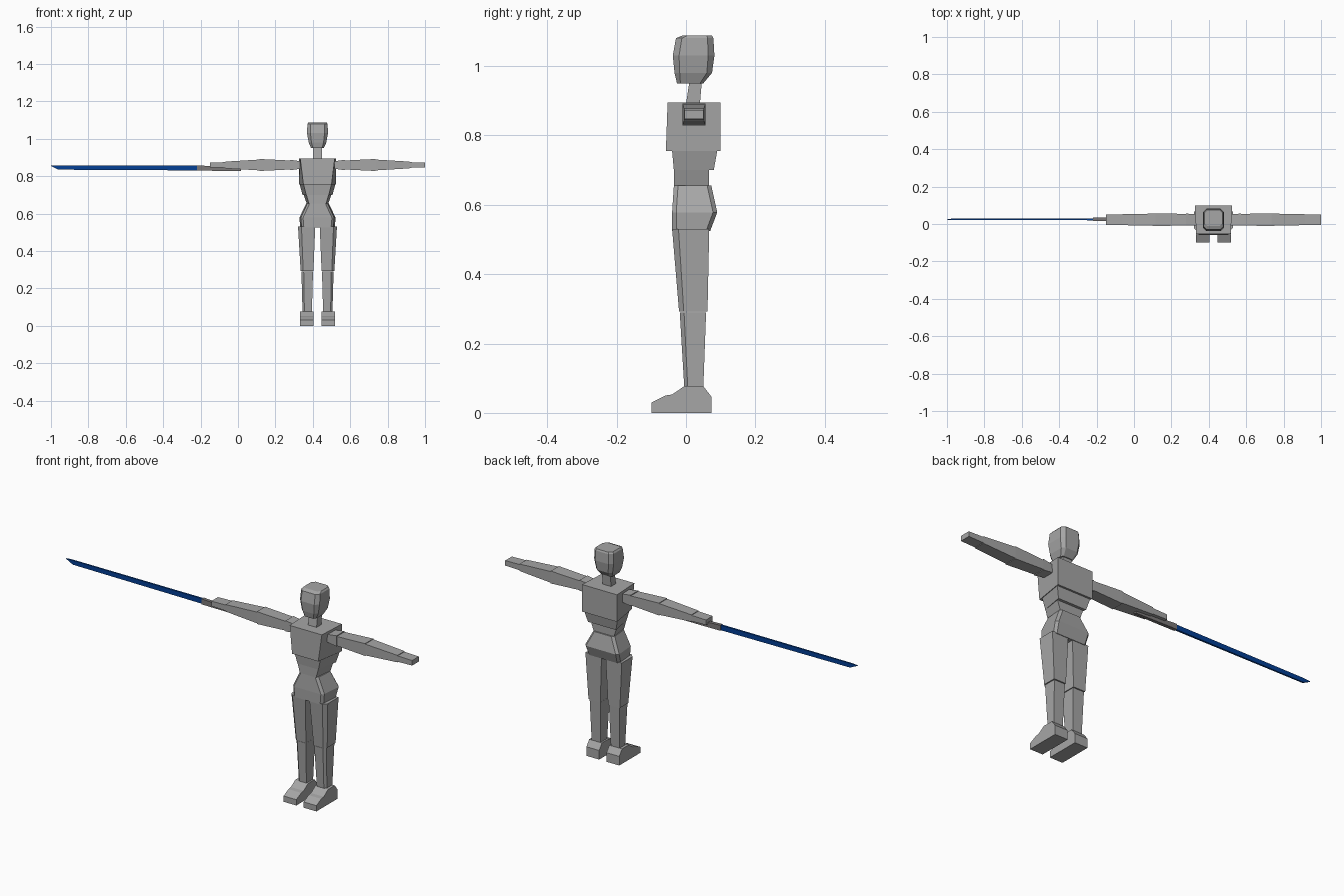
import bpy
import bmesh

default_cube = bpy.data.objects.get("Cube")
if default_cube:
    bpy.data.objects.remove(default_cube)

BODY_X = 0.425  # body centre line
ARM_Y, ARM_Z = 0.023, 0.86  # arm axis


def material(name, red, green, blue):
    colour = (red, green, blue, 1)
    mat = bpy.data.materials.new(name)
    mat.use_nodes = True
    mat.diffuse_color = colour
    shader = mat.node_tree.nodes["Principled BSDF"]
    shader.inputs["Base Color"].default_value = colour
    return mat


GREY = material("matte grey", 0.38, 0.38, 0.38)
DARK = material("grip dark grey", 0.2, 0.19, 0.19)
BLUE = material("blade blue", 0.001, 0.05, 0.3)


def loft(name, rings, mat=GREY):
    """Skin a row of equal point rings and cap both ends."""
    bm = bmesh.new()
    rows = [[bm.verts.new(point) for point in ring] for ring in rings]
    for lower, upper in zip(rows, rows[1:]):
        for i in range(len(lower)):
            bm.faces.new((lower[i - 1], lower[i], upper[i], upper[i - 1]))
    bm.faces.new(rows[0])
    bm.faces.new(rows[-1])
    bmesh.ops.recalc_face_normals(bm, faces=bm.faces)
    mesh = bpy.data.meshes.new(name)
    bm.to_mesh(mesh)
    bm.free()
    mesh.materials.append(mat)
    bpy.context.collection.objects.link(bpy.data.objects.new(name, mesh))


def body_ring(z, half, front, back, pinch=1.0, bevel=0.0):
    """Level ring, narrowed in front by pinch, with optional cut corners."""
    narrow = half * pinch
    if bevel:
        corners = [(narrow - bevel, front), (narrow, front + bevel),
                   (half, back - bevel), (half - bevel, back)]
    else:
        corners = [(narrow, front), (half, back)]
    left = [(BODY_X + x, y, z) for x, y in corners]
    right = [(BODY_X - x, y, z) for x, y in reversed(corners)]
    return left + right


def cross_ring(x, y, z, depth, height):
    """Upright rectangle across the x axis, given by half sizes."""
    return [(x, y + j * depth, z + k * height)
            for j, k in ((-1, -1), (1, -1), (1, 1), (-1, 1))]


def leg_ring(side, z, inner, outer, front, back):
    """Leg section whose outer front corner is cut away."""
    cut = (outer - inner) / 5
    corners = [(inner, front), (outer - cut, front), (outer, front + cut),
               (outer, back), (inner, back)]
    return [(BODY_X + side * x, y, z) for x, y in corners]


# Torso, stacked from tapered blocks
loft("chest", [body_ring(0.755, half=0.1, front=-0.058, back=0.1, pinch=0.75),
               body_ring(0.895, half=0.1, front=-0.053, back=0.1, pinch=0.92)])
loft("ribs", [body_ring(0.7, half=0.08, front=-0.035, back=0.08, pinch=0.75),
              body_ring(0.755, half=0.095, front=-0.04, back=0.09, pinch=0.78)])
loft("waist", [body_ring(0.655, half=0.058, front=-0.035, back=0.066, pinch=0.8),
               body_ring(0.7, half=0.074, front=-0.035, back=0.066, pinch=0.8)])
loft("hips", [body_ring(0.525, half=0.092, front=-0.04, back=0.07, pinch=0.92, bevel=0.012),
              body_ring(0.578, half=0.097, front=-0.04, back=0.09, pinch=0.92, bevel=0.012),
              body_ring(0.655, half=0.06, front=-0.035, back=0.073, pinch=0.9, bevel=0.012)])

# Neck and faceted head
loft("neck", [body_ring(0.89, half=0.024, front=0, back=0.04),
              body_ring(0.97, half=0.024, front=0.012, back=0.047)])
loft("head", [body_ring(0.95, half=0.034, front=-0.026, back=0.05, bevel=0.01),
              body_ring(0.98, half=0.047, front=-0.033, back=0.075, bevel=0.015),
              body_ring(1.03, half=0.056, front=-0.038, back=0.082, bevel=0.018),
              body_ring(1.08, half=0.054, front=-0.029, back=0.079, bevel=0.017),
              body_ring(1.088, half=0.048, front=-0.01, back=0.075, bevel=0.015)])

# Arm parts: name, start and end from the body centre, half height at each
ARM_PARTS = (("shoulder", 0.09, 0.146, 0.02, 0.028),
             ("upper_arm", 0.146, 0.31, 0.024, 0.032),
             ("forearm", 0.31, 0.492, 0.029, 0.018),
             ("hand", 0.492, 0.575, 0.015, 0.013))

# Foot outline from toe to heel
FOOT = ((-0.1, 0), (-0.1, 0.03), (-0.06, 0.05), (-0.04, 0.053), (-0.005, 0.077),
        (0.05, 0.077), (0.073, 0.047), (0.073, 0))

for name, side in (("left", 1), ("right", -1)):
    # Legs
    hip = leg_ring(side, 0.53, inner=0.012, outer=0.104, front=-0.04, back=0.067)
    knee = leg_ring(side, 0.292, inner=0.022, outer=0.09, front=-0.02, back=0.062)
    calf = leg_ring(side, 0.29, inner=0.024, outer=0.086, front=-0.018, back=0.058)
    ankle = leg_ring(side, 0.075, inner=0.03, outer=0.08, front=-0.005, back=0.05)
    loft(name + "_thigh", [hip, knee])
    loft(name + "_shin", [calf, ankle])
    loft(name + "_foot", [[(BODY_X + side * x, y, z) for y, z in FOOT]
                          for x in (0.021, 0.094)])
    # Arms, reaching straight out
    for part, start, end, thick_start, thick_end in ARM_PARTS:
        loft(name + "_" + part,
             [cross_ring(BODY_X + side * reach, ARM_Y, ARM_Z,
                         depth=0.023 + height / 3, height=height)
              for reach, height in ((start, thick_start), (end, thick_end))])

# Sword held in the right hand
loft("sword_grip", [cross_ring(-0.22, 0.025, 0.844, depth=0.009, height=0.014),
                    cross_ring(-0.12, 0.025, 0.841, depth=0.009, height=0.012),
                    cross_ring(0.015, 0.025, 0.835, depth=0.007, height=0.007)],
     DARK)
loft("sword_blade", [cross_ring(-1.0, 0.025, 0.855, depth=0.002, height=0.001),
                     cross_ring(-0.96, 0.025, 0.846, depth=0.004, height=0.011),
                     cross_ring(-0.215, 0.025, 0.844, depth=0.005, height=0.013)],
     BLUE)
